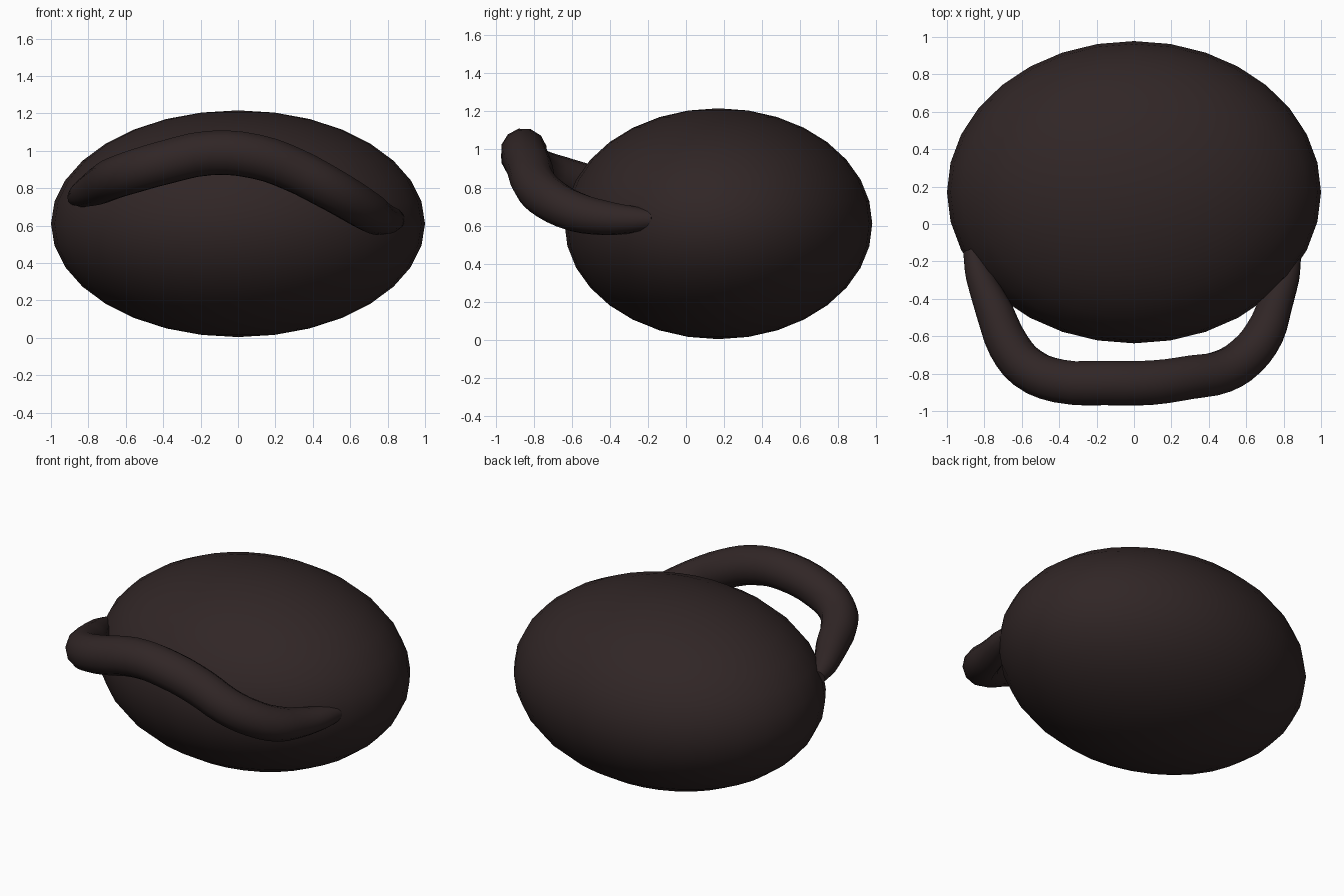
import bpy, math

if "Cube" in bpy.data.objects:
    bpy.data.objects.remove(bpy.data.objects["Cube"])

brown = bpy.data.materials.new("dark brown")
brown.diffuse_color = (0.03, 0.019, 0.019, 1)
brown.use_nodes = True
brown.node_tree.nodes["Principled BSDF"].inputs["Base Color"].default_value = brown.diffuse_color

# Squashed round body
bpy.ops.mesh.primitive_uv_sphere_add(segments=32, ring_count=16, radius=1,
                                     location=(0, 0.17, 0.61))
body = bpy.context.object
body.name = "body"
body.scale = (1.0, 0.808, 0.606)
bpy.ops.object.transform_apply(location=False, rotation=False, scale=True)
body.data.materials.append(brown)
bpy.ops.object.shade_smooth()

# Slanted handle: x, y, z, radius along its path, tapering at both ends
path = [
    (-0.87, -0.14, 0.75, 0.045), (-0.83, -0.27, 0.77, 0.072),
    (-0.745, -0.47, 0.81, 0.10), (-0.67, -0.65, 0.85, 0.112),
    (-0.57, -0.77, 0.885, 0.117), (-0.40, -0.84, 0.935, 0.12),
    (-0.15, -0.85, 0.988, 0.122), (0.10, -0.848, 0.968, 0.122),
    (0.30, -0.82, 0.898, 0.12), (0.47, -0.79, 0.81, 0.117),
    (0.60, -0.71, 0.735, 0.113), (0.70, -0.58, 0.672, 0.107),
    (0.76, -0.42, 0.64, 0.092), (0.815, -0.28, 0.632, 0.072),
    (0.845, -0.17, 0.632, 0.05),
]
curve = bpy.data.curves.new("handle", "CURVE")
curve.dimensions = "3D"
curve.bevel_depth = 1.0
curve.bevel_resolution = 4
curve.resolution_u = 3
curve.use_fill_caps = True
spline = curve.splines.new("BEZIER")
spline.bezier_points.add(len(path) - 1)
for p, (x, y, z, r) in zip(spline.bezier_points, path):
    p.co = (x, y, z)
    p.radius = r
    p.handle_left_type = p.handle_right_type = "AUTO"
handle = bpy.data.objects.new("handle", curve)
bpy.context.collection.objects.link(handle)
curve.materials.append(brown)

bpy.ops.object.select_all(action="DESELECT")
handle.select_set(True)
bpy.context.view_layer.objects.active = handle
bpy.ops.object.convert(target="MESH")
bpy.ops.object.shade_smooth_by_angle(angle=math.radians(50))
